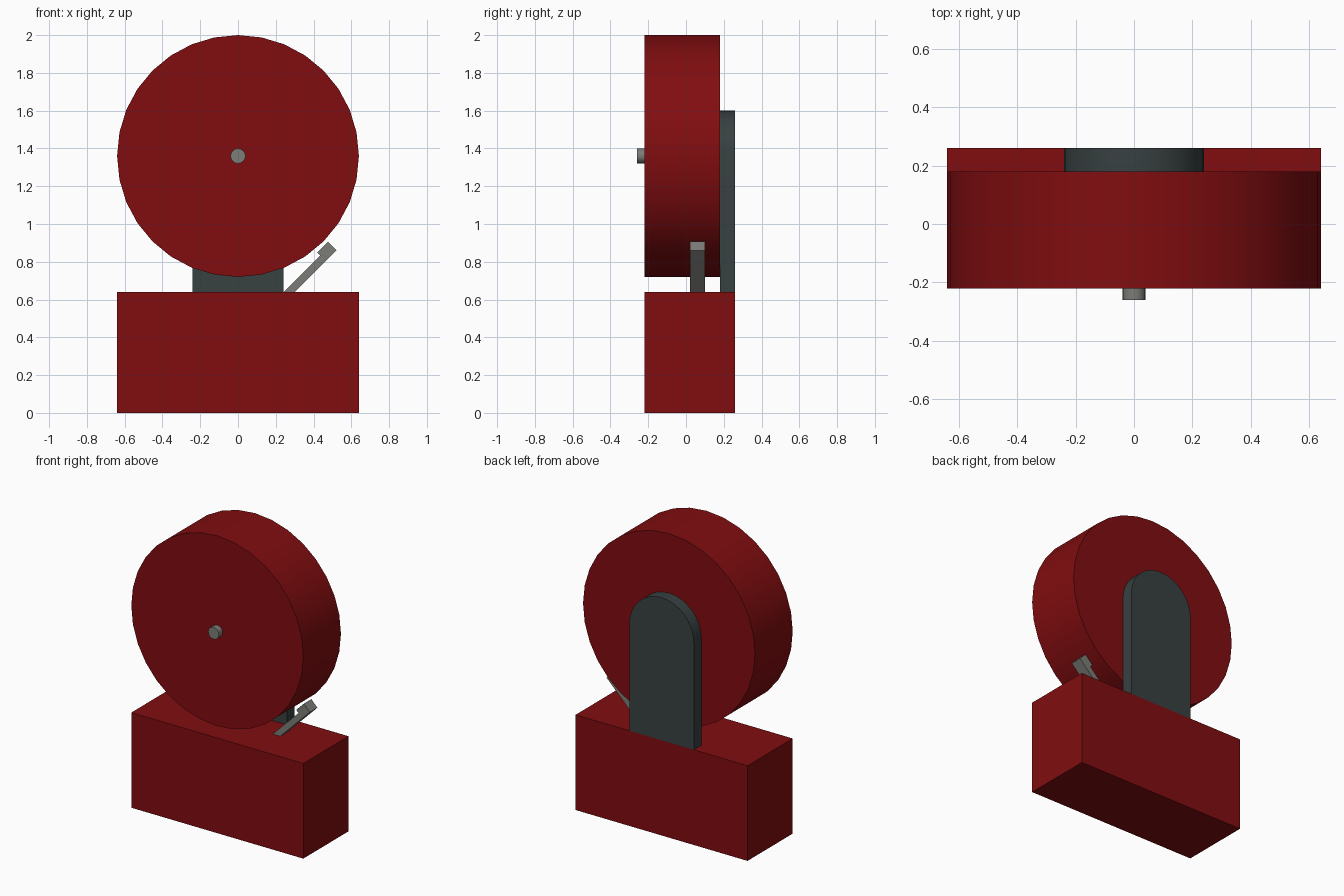
import bpy, bmesh, math
from mathutils import Vector

cube = bpy.data.objects.get("Cube")
if cube:
    bpy.data.objects.remove(cube)


def material(name, rgb):
    m = bpy.data.materials.new(name)
    m.use_nodes = True
    m.diffuse_color = (*rgb, 1)
    m.node_tree.nodes["Principled BSDF"].inputs["Base Color"].default_value = (*rgb, 1)
    return m


red = material("deep red", (0.22, 0.004, 0.005))
dark = material("dark slate", (0.04, 0.052, 0.053))
steel = material("steel grey", (0.2, 0.2, 0.185))


def extrude_profile(name, points, y0, y1, mat, smooth=False):
    """Closed x-z outline, extruded from y0 to y1."""
    bm = bmesh.new()
    face = bm.faces.new([bm.verts.new((x, y0, z)) for x, z in points])
    grown = bmesh.ops.extrude_face_region(bm, geom=[face])["geom"]
    moved = [v for v in grown if isinstance(v, bmesh.types.BMVert)]
    bmesh.ops.translate(bm, verts=moved, vec=(0, y1 - y0, 0))
    bmesh.ops.recalc_face_normals(bm, faces=bm.faces)
    mesh = bpy.data.meshes.new(name)
    bm.to_mesh(mesh)
    bm.free()
    mesh.materials.append(mat)
    obj = bpy.data.objects.new(name, mesh)
    bpy.context.collection.objects.link(obj)
    if smooth:
        bpy.ops.object.select_all(action="DESELECT")
        obj.select_set(True)
        bpy.context.view_layer.objects.active = obj
        bpy.ops.object.shade_smooth_by_angle(angle=math.radians(30))
    return obj


def arc(radius, z, steps, sweep):
    return [(radius * math.cos(sweep * i / steps), z + radius * math.sin(sweep * i / steps))
            for i in range(steps + 1)]


AXLE = 1.36
FRONT, GONG_BACK, BACK = -0.22, 0.18, 0.26

# Base box
extrude_profile("base_box", [(-0.64, 0), (0.64, 0), (0.64, 0.64), (-0.64, 0.64)], FRONT, BACK, red)

# Round gong and its centre bolt
extrude_profile("gong", arc(0.64, AXLE, 32, math.tau)[:-1], FRONT, GONG_BACK, red, True)
extrude_profile("centre_bolt", arc(0.04, AXLE, 16, math.tau)[:-1], -0.26, FRONT, steel, True)

# Upright bracket with a rounded top
bracket = [(-0.24, 0.64), (0.24, 0.64)] + arc(0.24, AXLE, 16, math.pi)
extrude_profile("bracket", bracket, GONG_BACK, BACK, dark, True)

# Slanted striker: arm with a thicker head, drawn along its own axis
along = Vector((1, 1)).normalized()
across = Vector((-1, 1)).normalized()
foot = Vector((0.27, 0.61))
outline = [(0, 0), (0.355, 0), (0.355, 0.064), (0.275, 0.064), (0.275, 0.04), (0, 0.04)]
extrude_profile("striker", [foot + along * a + across * c for a, c in outline], 0.02, 0.10, steel)
